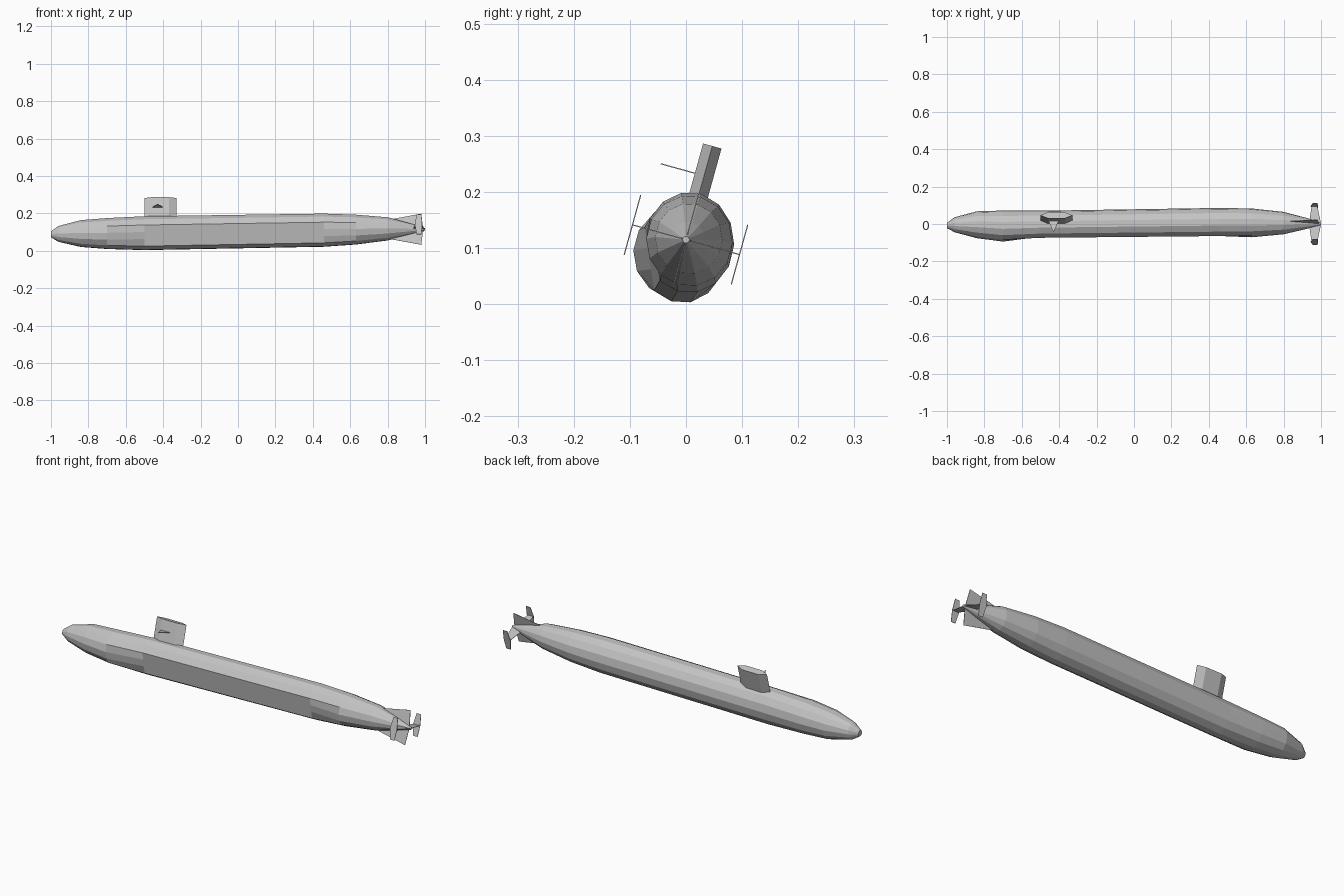
import bpy
import bmesh
from math import sin, cos, radians, pi

cube = bpy.data.objects.get("Cube")
if cube:
    bpy.data.objects.remove(cube, do_unlink=True)

ROLL = radians(15.5)
SIDES = 14

grey = bpy.data.materials.new("hull_grey")
grey.use_nodes = True
colour = (0.55, 0.55, 0.55, 1)
grey.diffuse_color = colour
grey.node_tree.nodes["Principled BSDF"].inputs["Base Color"].default_value = colour


def loft(name, rings):
    """Skin a list of equal-length point rings and cap both ends."""
    bm = bmesh.new()
    loops = [[bm.verts.new(p) for p in ring] for ring in rings]
    for a, b in zip(loops, loops[1:]):
        n = len(a)
        for i in range(n):
            bm.faces.new((a[i], a[(i + 1) % n], b[(i + 1) % n], b[i]))
    bm.faces.new(loops[0])
    bm.faces.new(loops[-1])
    bmesh.ops.recalc_face_normals(bm, faces=bm.faces)
    mesh = bpy.data.meshes.new(name)
    bm.to_mesh(mesh)
    bm.free()
    mesh.materials.append(grey)
    obj = bpy.data.objects.new(name, mesh)
    bpy.context.collection.objects.link(obj)
    return obj


def rolled(x, u, v, cy, cz):
    """Point at side offset u and height v in the rolled frame."""
    return (x, cy + u * cos(ROLL) + v * sin(ROLL), cz - u * sin(ROLL) + v * cos(ROLL))


def plate(name, outline, upright, offset=0, centre=(0, 0.115), t=0.001):
    """Thin plate from (x, span) points, upright or level in the rolled frame."""
    rings = []
    for d in (-t, t):
        if upright:
            rings.append([rolled(x, offset + d, s, *centre) for x, s in outline])
        else:
            rings.append([rolled(x, s, offset + d, *centre) for x, s in outline])
    return loft(name, rings)


# Hull stations: x, centre y, centre z, half width, half height
stations = [
    (-1.00, -0.008, 0.088, 0.014, 0.016),
    (-0.96, -0.004, 0.090, 0.040, 0.043),
    (-0.84, -0.004, 0.092, 0.072, 0.073),
    (-0.70, -0.011, 0.092, 0.083, 0.084),
    (-0.50, -0.006, 0.094, 0.077, 0.092),
    (0.46, 0.006, 0.110, 0.080, 0.090),
    (0.63, 0.006, 0.113, 0.077, 0.081),
    (0.80, 0.005, 0.117, 0.060, 0.063),
    (0.92, 0.003, 0.116, 0.030, 0.031),
    (1.00, 0.000, 0.115, 0.006, 0.006),
]
rings = []
for x, cy, cz, hy, hz in stations:
    ring = []
    for i in range(SIDES):
        a = pi / 2 - ROLL + 2 * pi * i / SIDES
        ring.append((x, cy + hy * cos(a), cz + hz * sin(a)))
    # Flat flank panel along the middle of the right side
    if -0.6 < x < 0.5:
        top, low = ring[3], ring[6]
        for k in (1, 2):
            ring[3 + k] = tuple(p + (q - p) * k / 3 for p, q in zip(top, low))
    rings.append(ring)
loft("hull", rings)

# Sail: six-sided tower
plan = [(-0.50, 0), (-0.46, -0.017), (-0.37, -0.017),
        (-0.33, 0), (-0.37, 0.017), (-0.46, 0.017)]
mid = (-0.005, 0.095)
loft("sail", [[rolled(x, u, v, *mid) for x, u in plan] for v in (0.05, 0.194)])

# Single diving plane on the sail
plate("sail_plane", [(-0.46, -0.01), (-0.43, -0.08), (-0.40, -0.01)],
      upright=False, offset=0.139, centre=mid)

# Upper and lower rudders
for name, s in (("upper_rudder", 1), ("lower_rudder", -1)):
    plate(name, [(0.79, s * 0.05), (0.98, s * 0.086), (0.99, 0)], upright=True)

# Stern planes with end plates
plate("stern_plane", [(0.935, 0), (0.95, -0.1), (0.98, -0.1),
                      (1.0, 0), (0.98, 0.1), (0.95, 0.1)], upright=False)
for name, side in (("left_end_plate", 1), ("right_end_plate", -1)):
    plate(name, [(0.955, -0.055), (0.945, 0), (0.955, 0.055),
                 (0.98, 0.055), (0.985, 0), (0.98, -0.055)],
          upright=True, offset=side * 0.099)
